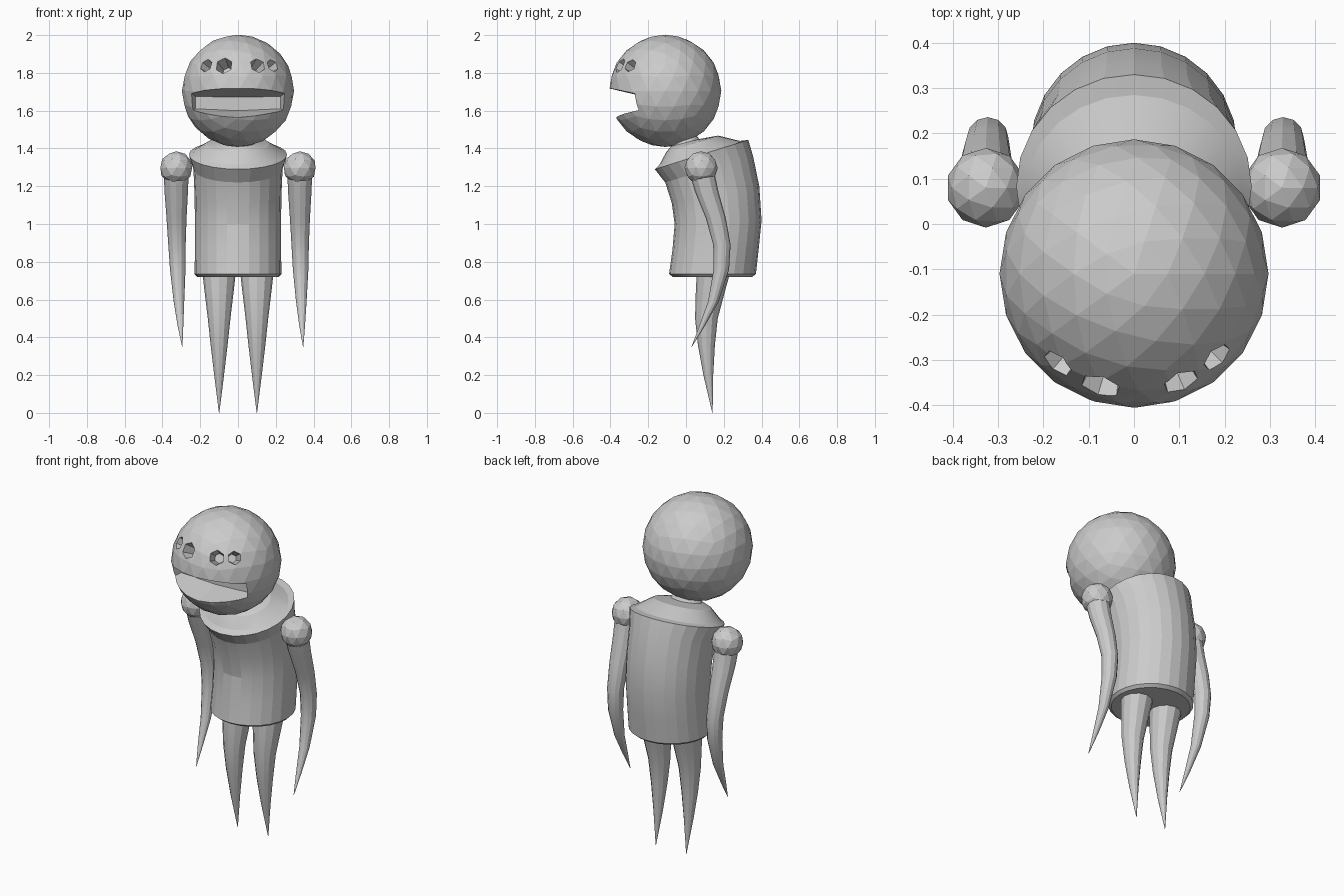
import bpy, bmesh, math
from mathutils import Vector

if "Cube" in bpy.data.objects:
    bpy.data.objects.remove(bpy.data.objects["Cube"])

grey = bpy.data.materials.new("plain_grey")
grey.diffuse_color = (0.6, 0.6, 0.6, 1)
grey.use_nodes = True
grey.node_tree.nodes["Principled BSDF"].inputs["Base Color"].default_value = grey.diffuse_color


def finish(name, bm):
    bmesh.ops.recalc_face_normals(bm, faces=bm.faces)
    me = bpy.data.meshes.new(name)
    bm.to_mesh(me)
    bm.free()
    me.materials.append(grey)
    ob = bpy.data.objects.new(name, me)
    bpy.context.collection.objects.link(ob)
    return ob


def loft(name, rings):
    """Skin a list of equal-length point rings and cap both ends."""
    bm = bmesh.new()
    loops = [[bm.verts.new(p) for p in r] for r in rings]
    n = len(loops[0])
    for a, b in zip(loops, loops[1:]):
        for i in range(n):
            j = (i + 1) % n
            bm.faces.new((a[i], a[j], b[j], b[i]))
    bm.faces.new(loops[0])
    bm.faces.new(loops[-1])
    return finish(name, bm)


def tilted_ring(yf, zf, yb, zb, rx, n=24):
    """Ellipse from a front point to a back point, rx wide."""
    out = []
    for i in range(n):
        a = 2 * math.pi * i / n
        t = (1 + math.sin(a)) / 2
        out.append((rx * math.cos(a), yf + (yb - yf) * t, zf + (zb - zf) * t))
    return out


def limb(name, path, n=12):
    """Tapered limb from (x, y, z, radius) points."""
    return loft(name, [[(x + r * math.cos(2 * math.pi * i / n),
                         y + r * math.sin(2 * math.pi * i / n), z)
                        for i in range(n)] for x, y, z, r in path])


def smooth(ob, angle):
    bpy.ops.object.select_all(action='DESELECT')
    ob.select_set(True)
    bpy.context.view_layer.objects.active = ob
    bpy.ops.object.shade_smooth_by_angle(angle=math.radians(angle))


def cut(ob, cutter):
    m = ob.modifiers.new("cut", 'BOOLEAN')
    m.operation, m.solver, m.object = 'DIFFERENCE', 'EXACT', cutter
    bpy.context.view_layer.objects.active = ob
    bpy.ops.object.modifier_apply(modifier=m.name)
    bpy.data.objects.remove(cutter)


# Head: faceted ball
centre = Vector((0, -0.11, 1.705))
bm = bmesh.new()
bmesh.ops.create_icosphere(bm, subdivisions=3, radius=0.297)
bmesh.ops.translate(bm, verts=bm.verts, vec=centre)
head = finish("head", bm)

# Mouth: wide tapered slot, slightly lower in the middle
def slot(y, w, top, bottom, sag):
    return [(-w, y, top), (0, y, top - sag / 3), (w, y, top),
            (w, y, bottom + sag), (0, y, bottom), (-w, y, bottom + sag)]

cut(head, loft("mouth_cutter", [slot(-0.43, 0.30, 1.73, 1.55, 0.02),
                                slot(-0.21, 0.225, 1.675, 1.60, 0.01)]))

# Eyes: four six-sided sockets
for x, z, r in ((-0.17, 1.84, 0.04), (-0.075, 1.84, 0.05),
                (0.105, 1.84, 0.045), (0.185, 1.84, 0.04)):
    d = Vector((x, 0, z - centre.z))
    d.y = -math.sqrt(0.295 ** 2 - d.length_squared)
    d.normalize()
    bm = bmesh.new()
    bmesh.ops.create_cone(bm, cap_ends=True, segments=6, radius1=r * 0.6,
                          radius2=r, depth=0.10)
    bmesh.ops.rotate(bm, verts=bm.verts, matrix=d.to_track_quat('Z', 'Y').to_matrix())
    bmesh.ops.translate(bm, verts=bm.verts, vec=centre + d * 0.26)
    cut(head, finish("eye_cutter", bm))
smooth(head, 5)

# Body: bent barrel with a tilted rim, collar and short neck
body = loft("body", [tilted_ring(*r) for r in (
    (-0.07, 0.72, 0.35, 0.72, 0.215),
    (-0.09, 0.735, 0.37, 0.735, 0.23),
    (-0.072, 0.86, 0.385, 0.87, 0.228),
    (-0.06, 1.0, 0.40, 1.02, 0.228),
    (-0.075, 1.11, 0.388, 1.20, 0.23),
    (-0.11, 1.22, 0.355, 1.36, 0.236),
    (-0.165, 1.29, 0.33, 1.445, 0.26),
    (-0.14, 1.315, 0.285, 1.44, 0.238),
    (-0.105, 1.38, 0.17, 1.468, 0.165),
    (-0.08, 1.41, 0.07, 1.45, 0.09),
    (-0.08, 1.48, 0.04, 1.49, 0.06))])
smooth(body, 12)

# Arms: ball shoulders and spikes that bow backward
for side, x0, lean in (("left", 0.327, 0.018), ("right", -0.327, 0.032)):
    bm = bmesh.new()
    bmesh.ops.create_icosphere(bm, subdivisions=2, radius=0.088)
    bmesh.ops.translate(bm, verts=bm.verts, vec=(x0, 0.08, 1.297))
    finish(side + "_shoulder", bm)
    arm = limb(side + "_arm", [(x0 + lean * t, y, z, r) for t, y, z, r in (
        (0, 0.085, 1.27, 0.066), (0, 0.11, 1.17, 0.062),
        (0.05, 0.158, 1.03, 0.053), (0.12, 0.19, 0.89, 0.046),
        (0.25, 0.187, 0.76, 0.041), (0.45, 0.145, 0.59, 0.028),
        (0.7, 0.085, 0.46, 0.015), (1, 0.03, 0.35, 0.001))])
    smooth(arm, 25)

# Legs: long curved spikes
for side, s in (("left", 1), ("right", -1)):
    leg = limb(side + "_leg", [(s * 0.1, y, z, r) for y, z, r in (
        (0.145, 0.74, 0.088), (0.13, 0.65, 0.078), (0.108, 0.50, 0.06),
        (0.108, 0.36, 0.045), (0.118, 0.20, 0.026), (0.14, 0.0, 0.001))])
    smooth(leg, 25)
